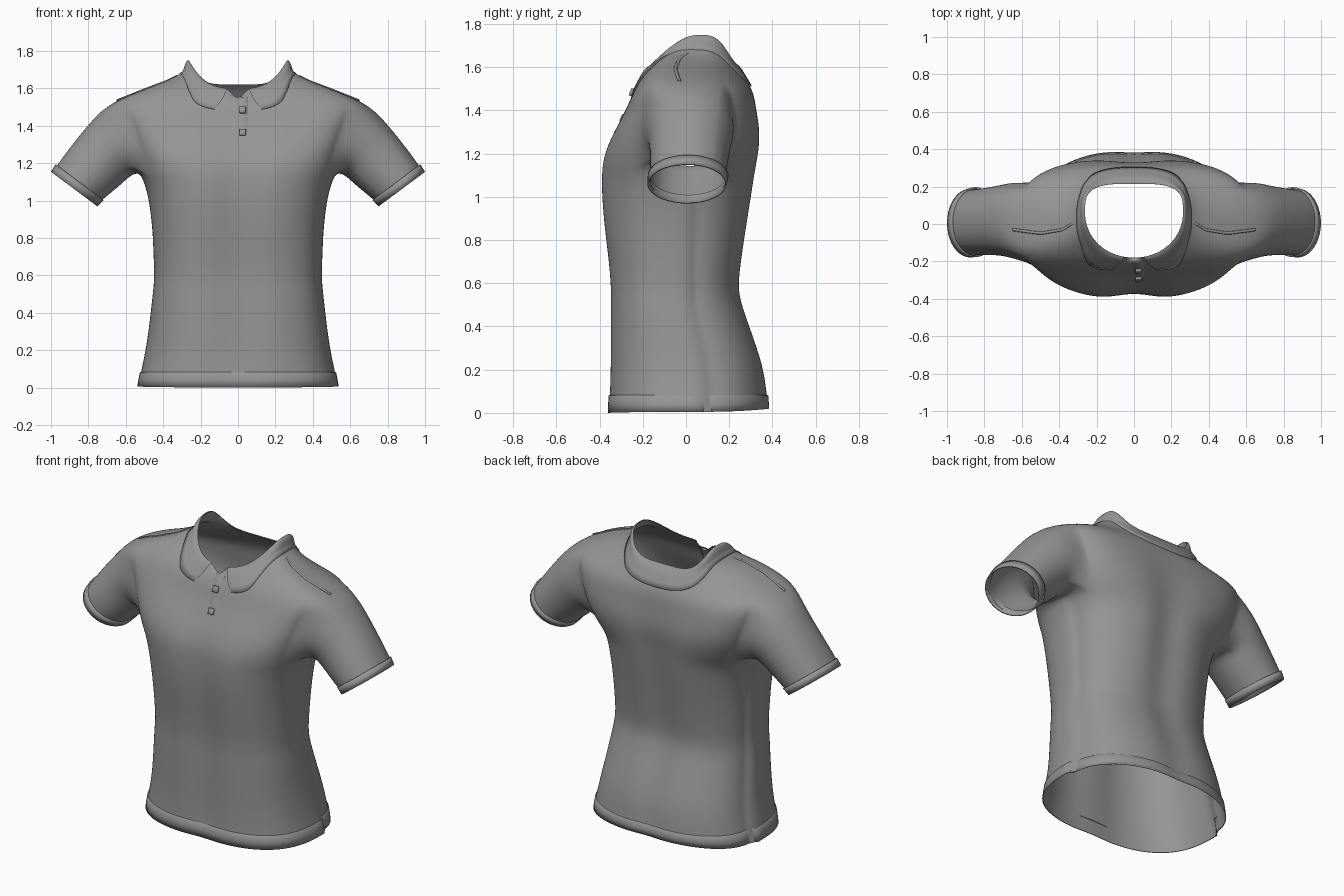
import bpy, bmesh, math
from mathutils import Vector

cube = bpy.data.objects.get("Cube")
if cube:
    bpy.data.objects.remove(cube, do_unlink=True)

GREY = (0.3, 0.3, 0.3, 1.0)
fabric = bpy.data.materials.new("grey fabric")
fabric.use_nodes = True
fabric.diffuse_color = GREY
fabric.node_tree.nodes["Principled BSDF"].inputs["Base Color"].default_value = GREY

COLS = 64


def finish(bm, name, levels=0):
    bmesh.ops.recalc_face_normals(bm, faces=bm.faces)
    mesh = bpy.data.meshes.new(name)
    bm.to_mesh(mesh)
    bm.free()
    obj = bpy.data.objects.new(name, mesh)
    bpy.context.collection.objects.link(obj)
    mesh.materials.append(fabric)
    mesh.shade_smooth()
    if levels:
        mod = obj.modifiers.new("smooth cloth", 'SUBSURF')
        mod.levels = mod.render_levels = levels
    return obj


def skin(bm, rings, closed=True):
    """Join rings of vertices with quads."""
    for a, b in zip(rings, rings[1:]):
        n = len(a)
        for j in range(n if closed else n - 1):
            k = (j + 1) % n
            bm.faces.new((a[j], a[k], b[k], b[j]))


def loft(name, rings, closed=True):
    bm = bmesh.new()
    skin(bm, [[bm.verts.new(p) for p in r] for r in rings], closed)
    return finish(bm, name)


# Body cross-sections: half width, front y, back y, side y, side z, front z, back z, groove
lower = [  # z, half width, front y, back y, side y
    (0.08, 0.52, -0.36, 0.385, 0.07), (0.2, 0.495, -0.357, 0.37, 0.06),
    (0.3, 0.48, -0.357, 0.34, 0.04), (0.4, 0.468, -0.357, 0.305, 0.02),
    (0.5, 0.457, -0.357, 0.27, 0.0), (0.58, 0.448, -0.357, 0.252, 0.0),
    (0.7, 0.452, -0.367, 0.267, 0.0), (0.85, 0.458, -0.387, 0.29, 0.0),
    (1.0, 0.476, -0.4, 0.315, 0.0), (1.09, 0.5, -0.4, 0.328, 0.0)]
rows = [(0.537, -0.365, 0.39, 0.07, 0.005, 0.0, 0.02, 0.01)]
rows += [(w, f, b, y, z, z, z, 0.015 + 0.015 * z) for z, w, f, b, y in lower]
ARM_LOW = len(rows)
rows += [
    (0.525, -0.395, 0.335, 0.0, 1.15, 1.15, 1.15, 0.03),
    (0.55, -0.375, 0.345, 0.0, 1.25, 1.22, 1.23, 0.025),
    (0.585, -0.335, 0.345, 0.0, 1.35, 1.3, 1.31, 0.02),
    (0.62, -0.295, 0.33, -0.01, 1.45, 1.37, 1.39, 0.01),
    (0.65, -0.265, 0.32, -0.03, 1.535, 1.43, 1.46, 0.005)]
ARM_TOP = len(rows) - 1
rows += [
    (0.5, -0.245, 0.3, -0.05, 1.595, 1.48, 1.51, 0.0),
    (0.38, -0.225, 0.272, -0.03, 1.64, 1.52, 1.555, 0.0),
    (0.29, -0.2, 0.243, 0.03, 1.685, 1.56, 1.595, 0.0),
    (0.262, -0.18, 0.215, 0.06, 1.75, 1.6, 1.62, 0.0)]
RIM = len(rows) - 1


def row_at(t):
    i = min(int(t), RIM - 1)
    return [a + (b - a) * (t - i) for a, b in zip(rows[i], rows[i + 1])]


def clamp(x):
    return min(max(x, 0.0), 1.0)


def neckness(row):
    return clamp((row[4] - 1.6) / 0.15)


def power(row, side):
    """Squareness of a section: boxy at the armholes, round at the throat."""
    p = 2.35 + 1.15 * neckness(row) if side > 0 else 2.85 - 0.8 * neckness(row)
    return p + (3.4 - p) * clamp(1.5 - abs(row[4] - 1.37) / 0.18)


def shape(row, u, v, side, off):
    """Point on a section from its unit coordinates, moved out by off."""
    w, yf, yb, y0, zs, zf, zb, groove = row
    y = v * ((yb + off - y0) if side > 0 else (y0 - yf + off))
    x = u * (w + off)
    dent = groove * math.exp(-(x / 0.11) ** 2)
    if side > 0:  # back panel sits inside the side seam
        x *= 1 - 0.05 * clamp((1.2 - zs) / 0.12)
    y += y0 - side * dent
    zc = zb if side > 0 else zf
    z = zc + (zs - zc) * abs(u) ** (2.4 + (1.7 + 0.9 * side) * neckness(row))
    if zs > 1.5:
        z += off * 0.7
    if zs > 1.7 and side < 0:  # open notch at the throat
        z -= 0.06 * math.exp(-(x / 0.035) ** 2)
    return Vector((x, y, z))


def around(row, th, off=0.0):
    c, s = math.cos(th), math.sin(th)
    side = 1 if s > 0.001 else -1
    e = 2 / power(row, side)
    return shape(row, math.copysign(abs(c) ** e, c), math.copysign(abs(s) ** e, s), side, off)


def front_at(t, x, off):
    row = row_at(t)
    u, p = x / (row[0] + off), power(row, -1)
    return shape(row, u, -(1 - abs(u) ** p) ** (1 / p), -1, off)


# Sleeve sections: centre x, y, z, tilt direction x, z, radius along y, radius across
sleeve = [
    (0.65, 0.02, 1.31, 0.45, 0.89, 0.21, 0.192),
    (0.707, 0.02, 1.25, 0.58, 0.81, 0.195, 0.18),
    (0.768, 0.015, 1.183, 0.7, 0.71, 0.188, 0.169),
    (0.825, 0.01, 1.12, 0.78, 0.63, 0.184, 0.158),
    (0.866, 0.008, 1.074, 0.8, 0.6, 0.18, 0.15)]


def sleeve_point(sec, a, mirror, grow=0.0):
    cx, cy, cz, dx, dz, ry, rv = sec
    v = (rv + grow) * math.cos(a)
    return Vector((mirror * (cx + dx * v), cy + (ry + grow) * math.sin(a), cz + dz * v))


# Body and sleeves as one cloth
bm = bmesh.new()
grid = [[bm.verts.new(around(r, math.tau * j / COLS)) for j in range(COLS)] for r in rows]
HALF = 5
for i in range(RIM):
    for j in range(COLS):
        k = (j + 1) % COLS
        if ARM_LOW <= i < ARM_TOP and (j + HALF) % (COLS // 2) < 2 * HALF:
            continue
        bm.faces.new((grid[i][j], grid[i][k], grid[i + 1][k], grid[i + 1][j]))

for mirror, mid in ((1, 0), (-1, COLS // 2)):
    def at(i, j):
        return grid[i][(mid + j) % COLS]
    loop = [at(ARM_LOW, j) for j in range(-HALF, HALF + 1)]
    loop += [at(i, HALF) for i in range(ARM_LOW + 1, ARM_TOP + 1)]
    loop += [at(ARM_TOP, j) for j in range(HALF - 1, -HALF - 1, -1)]
    loop += [at(i, -HALF) for i in range(ARM_TOP - 1, ARM_LOW, -1)]
    angles = []
    for vert in loop:
        x, y, z = vert.co
        across = (abs(x) - 0.585) * 0.32 + (z - 1.345) * 0.95
        angles.append(math.atan2(y / 0.2, across / 0.19))
    skin(bm, [loop] + [[bm.verts.new(sleeve_point(s, a, mirror)) for a in angles]
                       for s in sleeve])
finish(bm, "shirt_body", 2)

# Cuffs with a turned-in lip
cuff_top = (0.847, 0.01, 1.098, 0.8, 0.6, 0.181, 0.154)
cuff_end = (0.876, 0.005, 1.061, 0.803, 0.596, 0.179, 0.149)
turn = [math.tau * j / 40 for j in range(40)]
for mirror, label in ((1, "left"), (-1, "right")):
    loft(label + "_cuff", [[sleeve_point(s, a, mirror, g) for a in turn] for s, g in
                           ((cuff_top, -0.002), (cuff_top, 0.006), (cuff_end, 0.005),
                            (cuff_end, -0.003), (cuff_top, -0.006))])

# Hem band
ring = [math.tau * j / 128 for j in range(128)]
loft("hem_band", [[around(row_at(t), a, off) for a in ring] for t, off in
                  ((1.03, 0.0), (1.0, 0.005), (0.5, 0.004), (0.0, 0.002), (0.0, -0.002))])

# Folded collar, open at the front with two points
collar = []
for f, off in ((0, 0.0), (0.06, 0.006), (0.2, 0.009), (0.4, 0.009), (0.6, 0.007),
               (0.8, 0.006), (1.0, 0.005), (1.0, 0.0)):
    gap = 0.2 - 0.07 * f
    line = []
    for j in range(97):
        th = -math.pi / 2 + gap + (math.tau - 2 * gap) * j / 96
        depth = 1.15 + 1.85 * math.sin(th) ** 4
        line.append(around(row_at(RIM - depth * f), th, off))
    collar.append(line)
loft("collar", collar, closed=False)

# Button placket
LOW, HIGH = ARM_LOW + 1.7, RIM - 1.2
steps = [LOW + (HIGH - LOW) * i / 16 for i in range(17)]
loft("placket", [[front_at(t, x, off) for x, off in
                  ((-0.005, -0.002), (0.0, 0.002), (0.025, 0.003), (0.05, 0.002),
                   (0.055, -0.002))] for t in steps], closed=False)

# Square buttons
for name, t in (("upper_button", RIM - 3), ("lower_button", ARM_LOW + 2.93)):
    slope = front_at(t + 0.2, 0.025, 0) - front_at(t - 0.2, 0.025, 0)
    bm = bmesh.new()
    bmesh.ops.create_cube(bm, size=1.0)
    bmesh.ops.scale(bm, vec=(0.034, 0.016, 0.036), verts=bm.verts)
    bmesh.ops.bevel(bm, geom=bm.edges[:], offset=0.003, segments=1, affect='EDGES')
    button = finish(bm, name)
    button.location = front_at(t, 0.025, 0.007)
    button.rotation_euler.x = -math.atan2(slope.y, slope.z)

# Raised shoulder seams
for side, label in ((0.0, "left"), (math.pi, "right")):
    tube = []
    for i in range(13):
        p = around(row_at(ARM_TOP + 2.6 * i / 12), side)
        tube.append([p + Vector((0, 0.008 * math.cos(a), 0.005 * math.sin(a)))
                     for a in (math.tau * k / 8 for k in range(8))])
    loft(label + "_shoulder_seam", tube)
